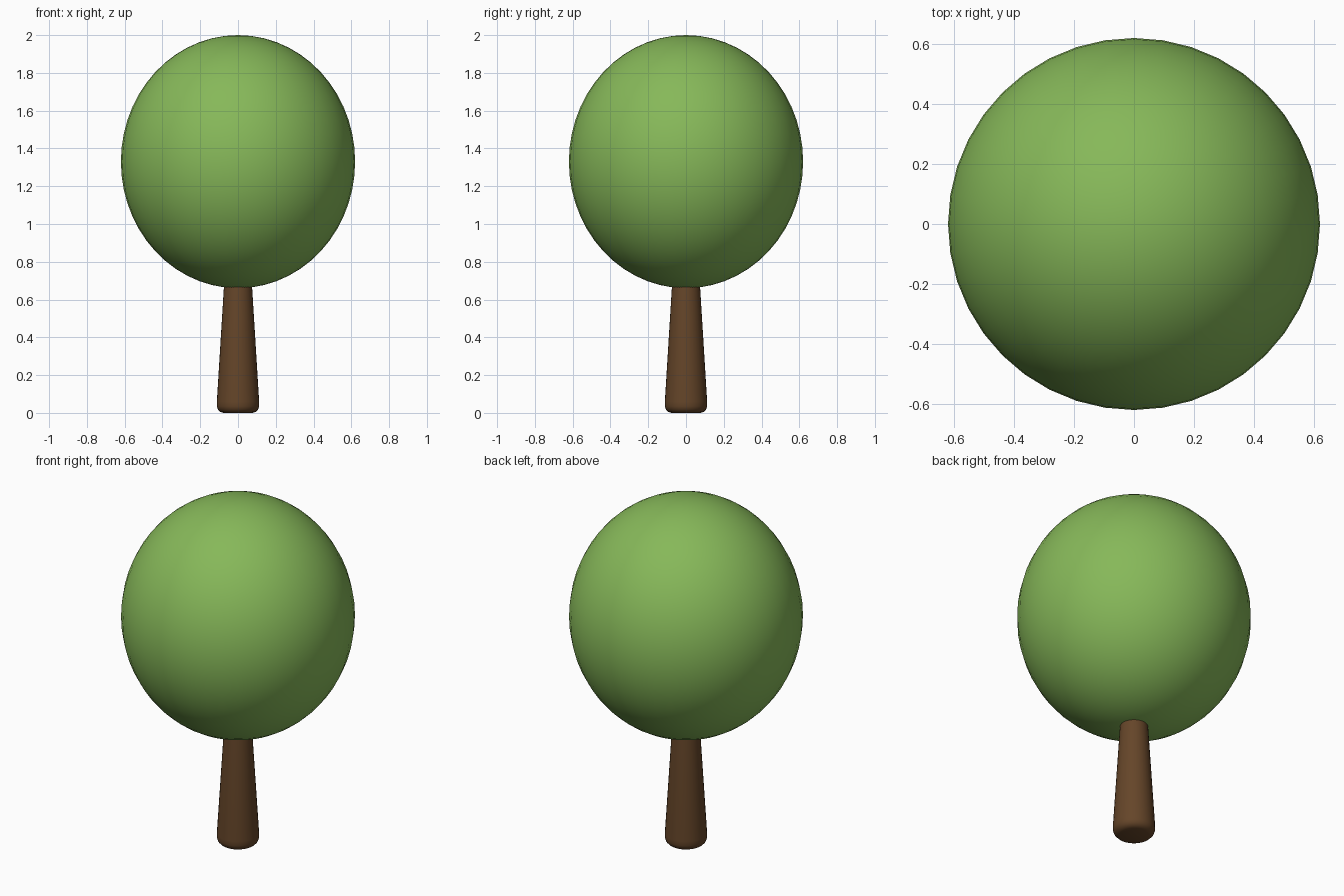
import bpy, math

if "Cube" in bpy.data.objects:
    bpy.data.objects.remove(bpy.data.objects["Cube"])


def colour(obj, name, rgb):
    mat = bpy.data.materials.new(name)
    mat.diffuse_color = (*rgb, 1)
    mat.use_nodes = True
    mat.node_tree.nodes["Principled BSDF"].inputs["Base Color"].default_value = mat.diffuse_color
    obj.data.materials.append(mat)


def lathe(name, profile, sides):
    """Closed solid of revolution around z from (radius, z) points, bottom to top."""
    verts, faces = [], []
    for r, z in profile:
        for i in range(sides):
            a = 2 * math.pi * i / sides
            verts.append((r * math.cos(a), r * math.sin(a), z))
    for k in range(len(profile) - 1):
        for i in range(sides):
            j = (i + 1) % sides
            a, b = k * sides, (k + 1) * sides
            faces.append((a + i, a + j, b + j, b + i))
    faces.append(tuple(reversed(range(sides))))
    top = (len(profile) - 1) * sides
    faces.append(tuple(range(top, top + sides)))
    mesh = bpy.data.meshes.new(name)
    mesh.from_pydata(verts, [], faces)
    obj = bpy.data.objects.new(name, mesh)
    bpy.context.collection.objects.link(obj)
    return obj


# Tapered trunk with a rounded foot, running up into the crown
trunk = lathe("trunk", [(0.078, 0.0), (0.094, 0.006), (0.106, 0.018),
                        (0.112, 0.035), (0.112, 0.06),
                        (0.075, 0.66), (0.071, 0.73)], 32)
colour(trunk, "bark", (0.13, 0.06, 0.022))

# Slightly tall round crown
bpy.ops.mesh.primitive_uv_sphere_add(segments=40, ring_count=28, radius=1,
                                     location=(0, 0, 1.33))
crown = bpy.context.object
crown.name = "crown"
crown.scale = (0.62, 0.62, 0.67)
bpy.ops.object.transform_apply(location=False, rotation=False, scale=True)
colour(crown, "leaves", (0.24, 0.48, 0.10))

# Smooth shading on both parts
for obj in (trunk, crown):
    bpy.ops.object.select_all(action='DESELECT')
    obj.select_set(True)
    bpy.context.view_layer.objects.active = obj
    bpy.ops.object.shade_smooth_by_angle(angle=math.radians(40))
